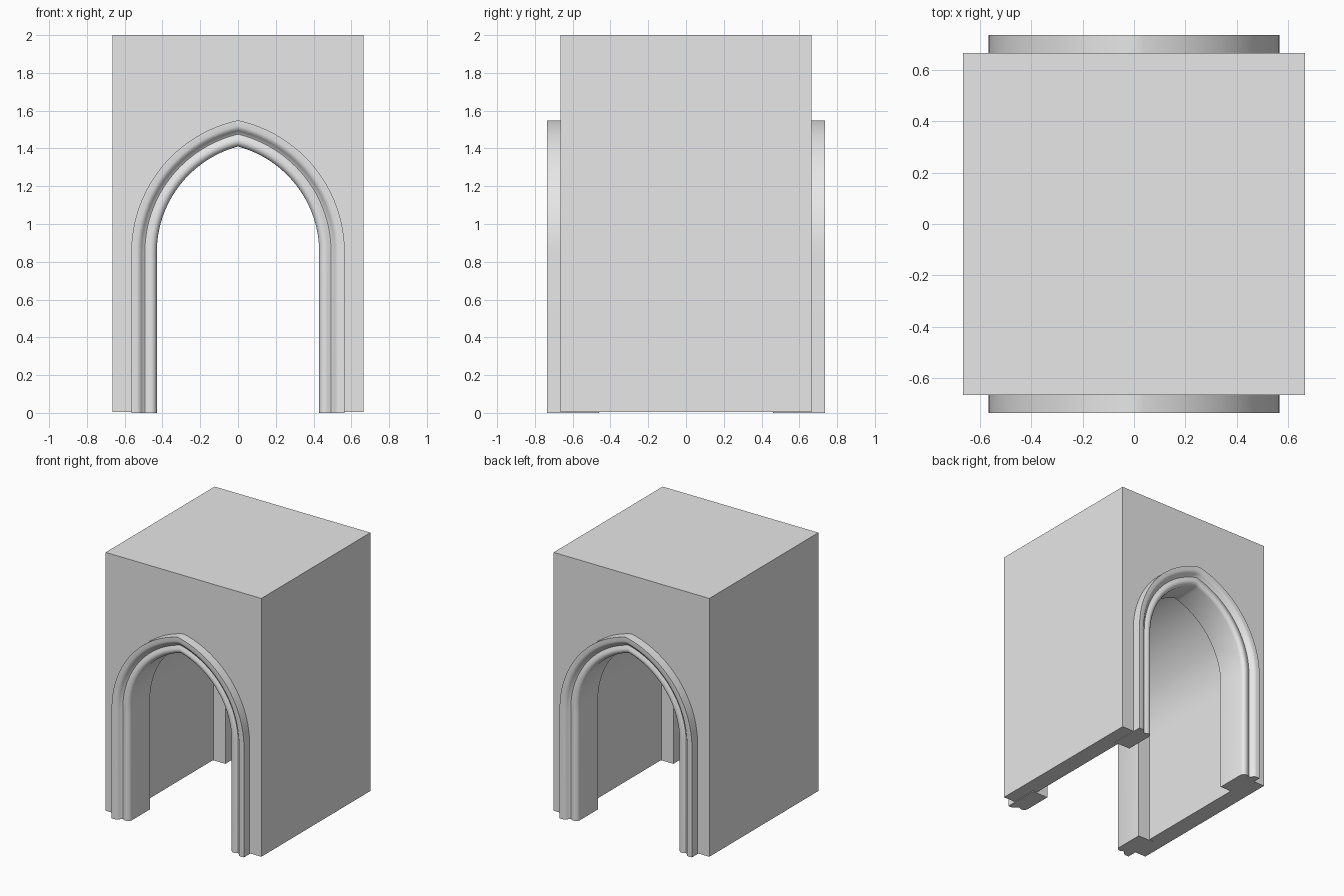
import bpy, bmesh, math

if "Cube" in bpy.data.objects:
    bpy.data.objects.remove(bpy.data.objects["Cube"], do_unlink=True)

HALF, HEIGHT = 0.665, 2.0        # block half width and height
SPRING, SHIFT = 0.85, 0.15       # arch spring height and arc centre offset
ARC_STEPS = 24

stone = bpy.data.materials.new("light_grey_stone")
stone.use_nodes = True
stone.diffuse_color = (0.8, 0.8, 0.8, 1)
stone.node_tree.nodes["Principled BSDF"].inputs["Base Color"].default_value = (0.8, 0.8, 0.8, 1)


def arch_path(half_width, base):
    """Pointed arch as (x, z) points, from the left foot to the right foot."""
    radius = half_width + SHIFT
    apex = math.acos(SHIFT / radius)
    side = [(half_width, base)]
    for i in range(ARC_STEPS + 1):
        a = apex * i / ARC_STEPS
        side.append((radius * math.cos(a) - SHIFT, SPRING + radius * math.sin(a)))
    return side + [(-x, z) for x, z in reversed(side[:-1])]


def finish(bm, name):
    bmesh.ops.recalc_face_normals(bm, faces=bm.faces[:])
    mesh = bpy.data.meshes.new(name)
    bm.to_mesh(mesh)
    bm.free()
    mesh.materials.append(stone)
    obj = bpy.data.objects.new(name, mesh)
    bpy.context.collection.objects.link(obj)
    bpy.ops.object.select_all(action="DESELECT")
    obj.select_set(True)
    bpy.context.view_layer.objects.active = obj
    bpy.ops.object.shade_smooth_by_angle(angle=math.radians(35))
    return obj


# Block with the vaulted passage through it
def build_block():
    base = 0.005
    outline = arch_path(0.53, base)
    outline += [(-HALF, base), (-HALF, HEIGHT), (HALF, HEIGHT), (HALF, base)]
    bm = bmesh.new()
    face = bm.faces.new([bm.verts.new((x, -HALF, z)) for x, z in outline])
    result = bmesh.ops.extrude_face_region(bm, geom=[face], use_keep_orig=True)
    moved = [v for v in result["geom"] if isinstance(v, bmesh.types.BMVert)]
    bmesh.ops.translate(bm, verts=moved, vec=(0, 2 * HALF, 0))
    finish(bm, "arched_block")


# Moulded surround: (half width, depth) section with a lip, hollow and roll
SECTION = [(0.565, 0.46), (0.565, 0.735), (0.535, 0.735), (0.522, 0.731),
           (0.512, 0.720), (0.503, 0.708), (0.493, 0.702), (0.483, 0.705),
           (0.470, 0.711), (0.457, 0.712), (0.445, 0.708), (0.435, 0.698),
           (0.430, 0.685), (0.430, 0.46)]


def build_surround(name, side):
    bm = bmesh.new()
    rails = [[bm.verts.new((x, side * depth, z)) for x, z in arch_path(width, 0)]
             for width, depth in SECTION]
    for a, b in zip(rails, rails[1:] + rails[:1]):
        for i in range(len(a) - 1):
            bm.faces.new((a[i], a[i + 1], b[i + 1], b[i]))
    for end in (0, -1):
        bm.faces.new([rail[end] for rail in rails])
    finish(bm, name)


build_block()
build_surround("front_arch_surround", -1)
build_surround("back_arch_surround", 1)
